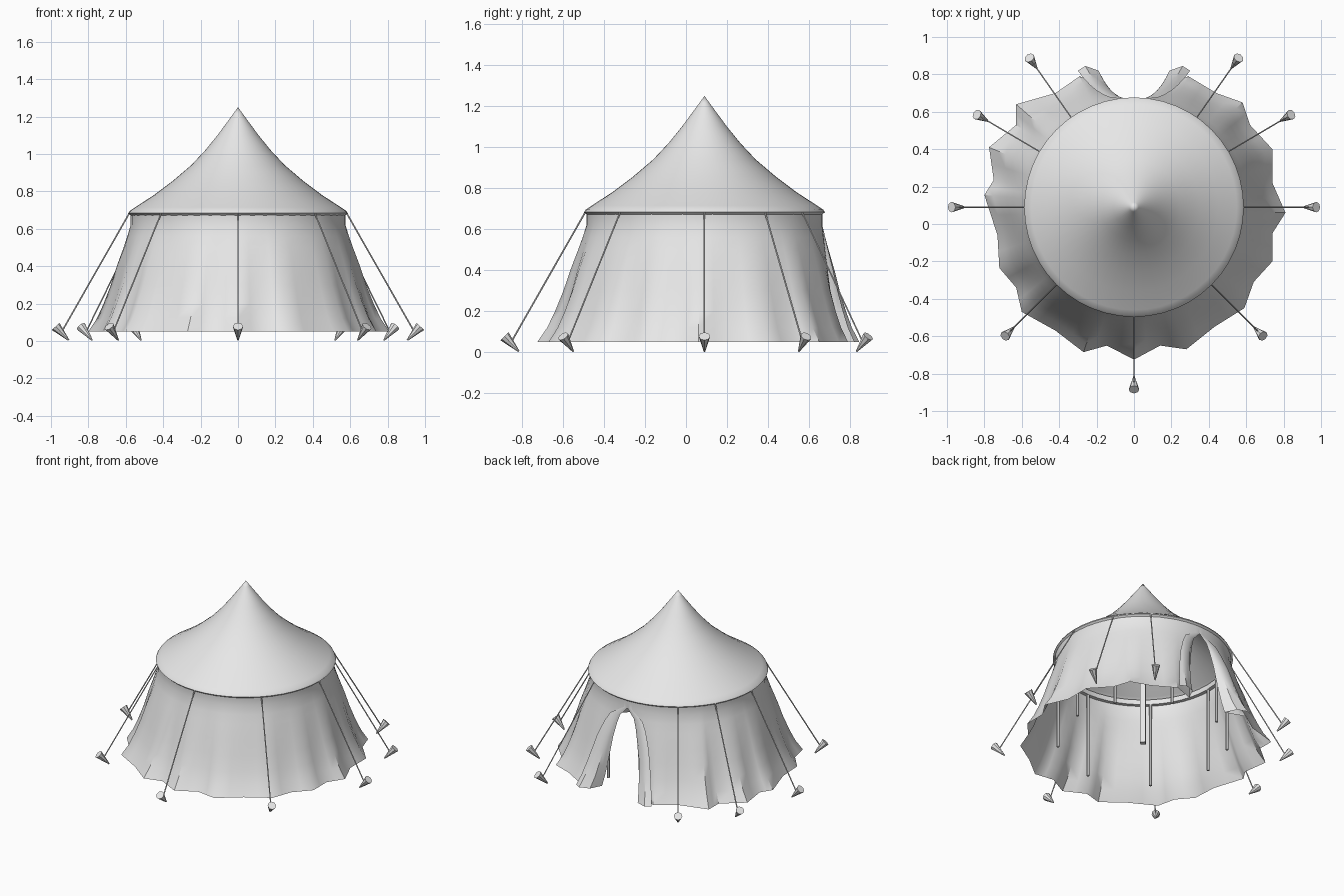
import bpy, bmesh, math
from mathutils import Vector

cube = bpy.data.objects.get("Cube")
if cube:
    bpy.data.objects.remove(cube, do_unlink=True)

CENTRE = Vector((0, 0.09, 0))
EAVE = 0.575

canvas = bpy.data.materials.new("light_grey")
canvas.use_nodes = True
canvas.diffuse_color = (0.8, 0.8, 0.8, 1)
canvas.node_tree.nodes["Principled BSDF"].inputs["Base Color"].default_value = (0.8, 0.8, 0.8, 1)


def finish(name, bm, angle=40):
    mesh = bpy.data.meshes.new(name)
    bm.normal_update()
    bm.to_mesh(mesh)
    bm.free()
    mesh.materials.append(canvas)
    ob = bpy.data.objects.new(name, mesh)
    bpy.context.collection.objects.link(ob)
    bpy.ops.object.select_all(action="DESELECT")
    ob.select_set(True)
    bpy.context.view_layer.objects.active = ob
    bpy.ops.object.shade_smooth_by_angle(angle=math.radians(angle))
    return ob


def polar(radius, degrees, z):
    a = math.radians(degrees)
    return CENTRE + Vector((radius * math.cos(a), radius * math.sin(a), z))


def lathe(name, profile, steps=48, angle=40):
    bm = bmesh.new()
    verts = [bm.verts.new(CENTRE + Vector((r, 0, z))) for r, z in profile]
    edges = [bm.edges.new(pair) for pair in zip(verts, verts[1:])]
    bmesh.ops.spin(bm, geom=verts + edges, cent=CENTRE, axis=(0, 0, 1),
                   angle=math.tau, steps=steps)
    bmesh.ops.remove_doubles(bm, verts=bm.verts, dist=0.0005)
    bmesh.ops.recalc_face_normals(bm, faces=bm.faces)
    return finish(name, bm, angle)


def rod(name, start, end, r1, r2, sides):
    bm = bmesh.new()
    axis = end - start
    bmesh.ops.create_cone(bm, cap_ends=True, segments=sides, radius1=r1,
                          radius2=r2, depth=axis.length)
    turn = axis.to_track_quat("Z", "Y").to_matrix()
    for v in bm.verts:
        v.co = turn @ v.co + (start + end) / 2
    return finish(name, bm)


# Roof: concave cone with a soft eave
lathe("roof", [(0, 1.25), (0.025, 1.215), (0.11, 1.1), (0.175, 1.02), (0.25, 0.94),
               (0.35, 0.855), (0.45, 0.78), (0.55, 0.715), (0.58, 0.695),
               (0.587, 0.683), (EAVE, 0.672)], angle=60)

# Hoop under the eave
lathe("eave_hoop", [(0.57, 0.69), (0.57, 0.655), (0.545, 0.655), (0.545, 0.69), (0.57, 0.69)])

# Wall hem around the tent, from the left of the door to the right of it
HEM = [(0.44, 0.7), (0.58, 0.65), (0.62, 0.53), (0.74, 0.4), (0.74, 0.22),
       (0.81, 0.06), (0.74, -0.05), (0.74, -0.2), (0.64, -0.31), (0.59, -0.45),
       (0.43, -0.55), (0.28, -0.67), (0.14, -0.65), (0, -0.725), (-0.145, -0.65),
       (-0.27, -0.685), (-0.42, -0.57), (-0.6, -0.47), (-0.63, -0.34),
       (-0.72, -0.235), (-0.73, -0.06), (-0.8, 0.155), (-0.75, 0.235),
       (-0.775, 0.41), (-0.63, 0.53), (-0.63, 0.64), (-0.42, 0.7)]
# Door flap: hem x, hem y, angle at the eave, curve of the opening
FLAP = [(0.3, 0.82, 87, 0.4), (0.26, 0.845, 88, 0.4), (0.19, 0.82, 89, 0.4),
        (0.15, 0.74, 90, 0.4), (0.21, 0.76, 79, 0.7), (0.29, 0.79, 68, 1)]
# Wall rows: height and how far the hem spread has grown
ROWS = [(0.685, 0), (0.66, 0), (0.62, 0), (0.56, 0.08), (0.5, 0.17), (0.4, 0.33),
        (0.3, 0.47), (0.2, 0.64), (0.12, 0.8), (0.05, 1)]

columns = list(FLAP)
for x, y in HEM:
    a = math.degrees(math.atan2(y - CENTRE.y, x))
    columns.append((x, y, a - 360 if a > 90 else a, 1))
columns += [(-x, y, -180 - a, p) for x, y, a, p in reversed(FLAP)]

# A halfway column between neighbours keeps the eave round
full = [columns[0]]
for a, b in zip(columns, columns[1:]):
    full += [tuple((i + j) / 2 for i, j in zip(a, b)), b]

bm = bmesh.new()
grid = []
for x, y, a, power in full:
    top = polar(EAVE, a, 0)
    grid.append([bm.verts.new((top.x + (x - top.x) * f ** power,
                               top.y + (y - top.y) * f, z)) for z, f in ROWS])
for left, right in zip(grid, grid[1:]):
    for i in range(len(ROWS) - 1):
        bm.faces.new((left[i], right[i], right[i + 1], left[i + 1]))
finish("wall_canvas", bm)

# Centre post
rod("centre_post", CENTRE + Vector((0, 0, 0.05)), CENTRE + Vector((0, 0, 1.2)), 0.025, 0.025, 4)

# Wall poles standing under the hoop
for i, a in enumerate((0, 31, 70, 110, 149, 180, 225, 270, 315)):
    rod(f"wall_pole_{i + 1}", polar(0.555, a, 0.05), polar(0.555, a, 0.67), 0.01, 0.01, 6)

# Guy ropes and tapered pegs
for i, a in enumerate((0, 30.5, 55, 125, 149.5, 180, 225, 270, 315)):
    rod(f"guy_rope_{i + 1}", polar(0.58, a, 0.685), polar(0.945, a, 0.045), 0.004, 0.004, 6)
    rod(f"peg_{i + 1}", polar(0.905, a, 0.004), polar(0.975, a, 0.078), 0.004, 0.028, 8)
